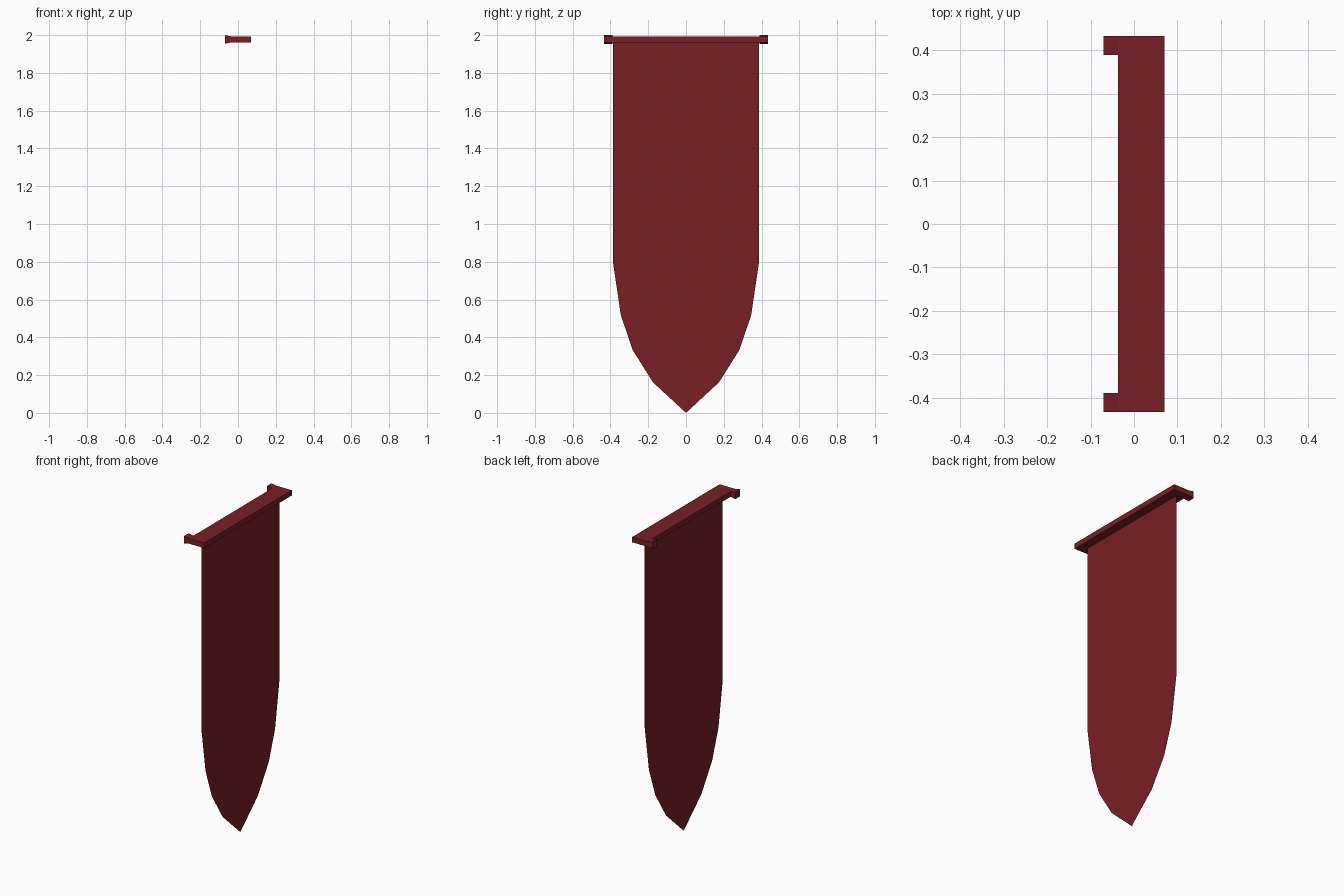
import bpy, bmesh

if "Cube" in bpy.data.objects:
    bpy.data.objects.remove(bpy.data.objects["Cube"])

red = bpy.data.materials.new("banner_red")
red.diffuse_color = (0.19, 0.014, 0.019, 1)
red.use_nodes = True
red.node_tree.nodes["Principled BSDF"].inputs["Base Color"].default_value = red.diffuse_color


def finish(name, bm, recalc=True):
    if recalc:
        bmesh.ops.recalc_face_normals(bm, faces=bm.faces)
    mesh = bpy.data.meshes.new(name)
    bm.to_mesh(mesh)
    bm.free()
    mesh.materials.append(red)
    obj = bpy.data.objects.new(name, mesh)
    bpy.context.collection.objects.link(obj)
    return obj


# Hanging cloth: one flat sheet, half outline mirrored into a pointed tail
half = [(0.387, 1.965), (0.387, 0.80), (0.345, 0.517), (0.282, 0.332), (0.175, 0.162)]
outline = half + [(0, 0)] + [(-y, z) for y, z in reversed(half)]
bm = bmesh.new()
face = bm.faces.new([bm.verts.new((0.016, y, z)) for y, z in outline])
face.normal_update()
if face.normal.x < 0:
    face.normal_flip()
finish("banner_cloth", bm, recalc=False)

# Top rail with wall brackets: plan outline extruded in z, flared at the wall
MID, BAR_H, WALL_H = 1.977, 0.0165, 0.023
WALL, BACK, FRONT = -0.07, -0.037, 0.07
END, INNER = 0.433, 0.389
plan = [(FRONT, -END), (FRONT, END), (BACK, END), (WALL, END), (WALL, INNER),
        (BACK, INNER), (BACK, -INNER), (WALL, -INNER), (WALL, -END), (BACK, -END)]
# cells of the plan, as indices: rail, right bracket, left bracket
cells = [(0, 1, 2, 5, 6, 9), (2, 3, 4, 5), (6, 7, 8, 9)]
bm = bmesh.new()
low, high = ([bm.verts.new((x, y, MID + s * (WALL_H if x == WALL else BAR_H)))
              for x, y in plan] for s in (-1, 1))
for cell in cells:
    bm.faces.new([high[i] for i in cell])
    bm.faces.new([low[i] for i in reversed(cell)])
for i in range(len(plan)):
    j = (i + 1) % len(plan)
    bm.faces.new((low[i], low[j], high[j], high[i]))
finish("top_rail", bm)
